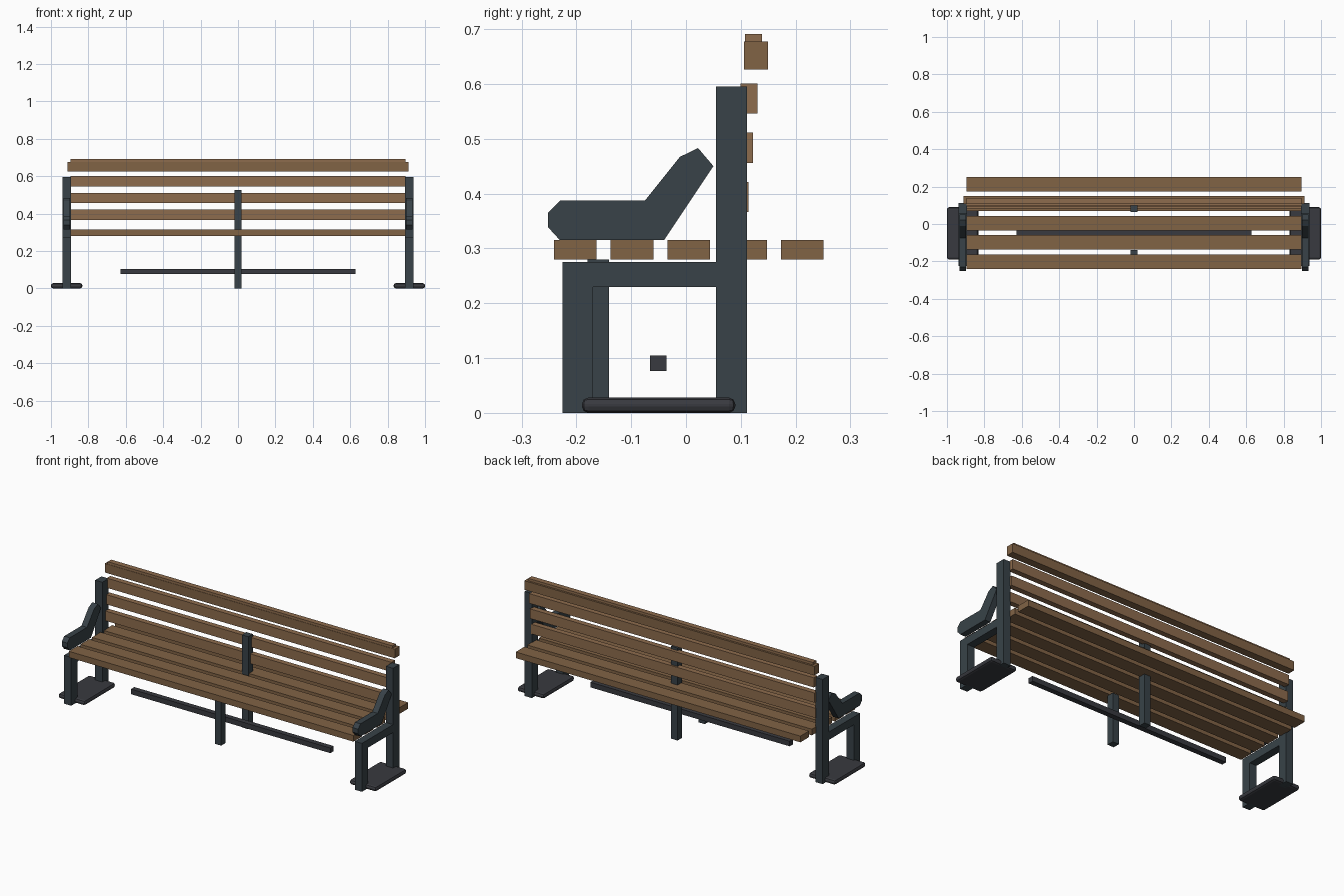
import bpy, bmesh

if "Cube" in bpy.data.objects:
    bpy.data.objects.remove(bpy.data.objects["Cube"])

def material(name, rgb):
    m = bpy.data.materials.new(name)
    m.diffuse_color = (*rgb, 1)
    m.use_nodes = True
    m.node_tree.nodes["Principled BSDF"].inputs["Base Color"].default_value = m.diffuse_color
    return m

WOOD = material("wood", (0.22, 0.125, 0.06))
BACK_WOOD = material("back_wood", (0.27, 0.15, 0.075))
IRON = material("iron", (0.04, 0.055, 0.065))
DARK = material("dark_iron", (0.04, 0.042, 0.05))

def finish(bm, name, mat):
    bmesh.ops.recalc_face_normals(bm, faces=bm.faces)
    me = bpy.data.meshes.new(name)
    bm.to_mesh(me)
    bm.free()
    me.materials.append(mat)
    ob = bpy.data.objects.new(name, me)
    bpy.context.collection.objects.link(ob)
    return ob

def box(name, x, y, z, mat):
    bm = bmesh.new()
    bmesh.ops.create_cube(bm, size=1)
    for v in bm.verts:
        for i, (a, b) in enumerate((x, y, z)):
            v.co[i] = (a + b) / 2 + v.co[i] * (b - a)
    return finish(bm, name, mat)

def prism(name, pts, x0, x1, mat):
    """Extrude a (y, z) outline along x."""
    bm = bmesh.new()
    f = bm.faces.new([bm.verts.new((x0, y, z)) for y, z in pts])
    new = bmesh.ops.extrude_face_region(bm, geom=[f])["geom"]
    for v in new:
        if isinstance(v, bmesh.types.BMVert):
            v.co.x = x1
    return finish(bm, name, mat)

def mirror(ob):
    m = ob.modifiers.new("mirror_x", "MIRROR")
    m.use_bisect_axis[0] = False
    m.use_mirror_merge = False

# seat slats
for i in range(5):
    y = -0.241 + i * 0.1035
    box(f"seat_slat_{i + 1}", (-0.895, 0.895), (y, y + 0.078), (0.28, 0.315), WOOD)

# leaning back slats and thick top rail
for i in range(4):
    y, z = 0.083 + i * 0.0083, 0.366 + i * 0.09
    box(f"back_slat_{i + 1}", (-0.895, 0.895), (y, y + 0.031), (z, z + 0.055), BACK_WOOD)
box("top_rail", (-0.912, 0.912), (0.106, 0.15), (0.626, 0.677), WOOD)

# end frames: front leg, seat bearer, back post
side = (0.892, 0.937)
mirror(box("front_leg", side, (-0.225, -0.17), (0, 0.275), IRON))
mirror(box("seat_bearer", side, (-0.17, 0.055), (0.23, 0.275), IRON))
mirror(box("back_post", side, (0.055, 0.111), (0, 0.595), IRON))

# armrests
arm = [(-0.252, 0.365), (-0.23, 0.387), (-0.075, 0.387), (-0.011, 0.467), (0.022, 0.483),
       (0.05, 0.45), (-0.04, 0.315), (-0.23, 0.315), (-0.252, 0.339)]
mirror(prism("armrest", arm, 0.897, 0.932, IRON))

# rounded foot plates
foot = box("foot_plate", (0.832, 1.0), (-0.19, 0.09), (0, 0.028), DARK)
bev = foot.modifiers.new("rounded_corners", "BEVEL")
bev.width, bev.segments = 0.012, 2
mirror(foot)

# centre supports and stretcher bar
box("centre_front_leg", (-0.02, 0.02), (-0.18, -0.14), (0, 0.28), IRON)
box("centre_back_post", (-0.02, 0.02), (0.064, 0.104), (0, 0.526), IRON)
box("stretcher", (-0.627, 0.627), (-0.066, -0.036), (0.076, 0.105), DARK)
